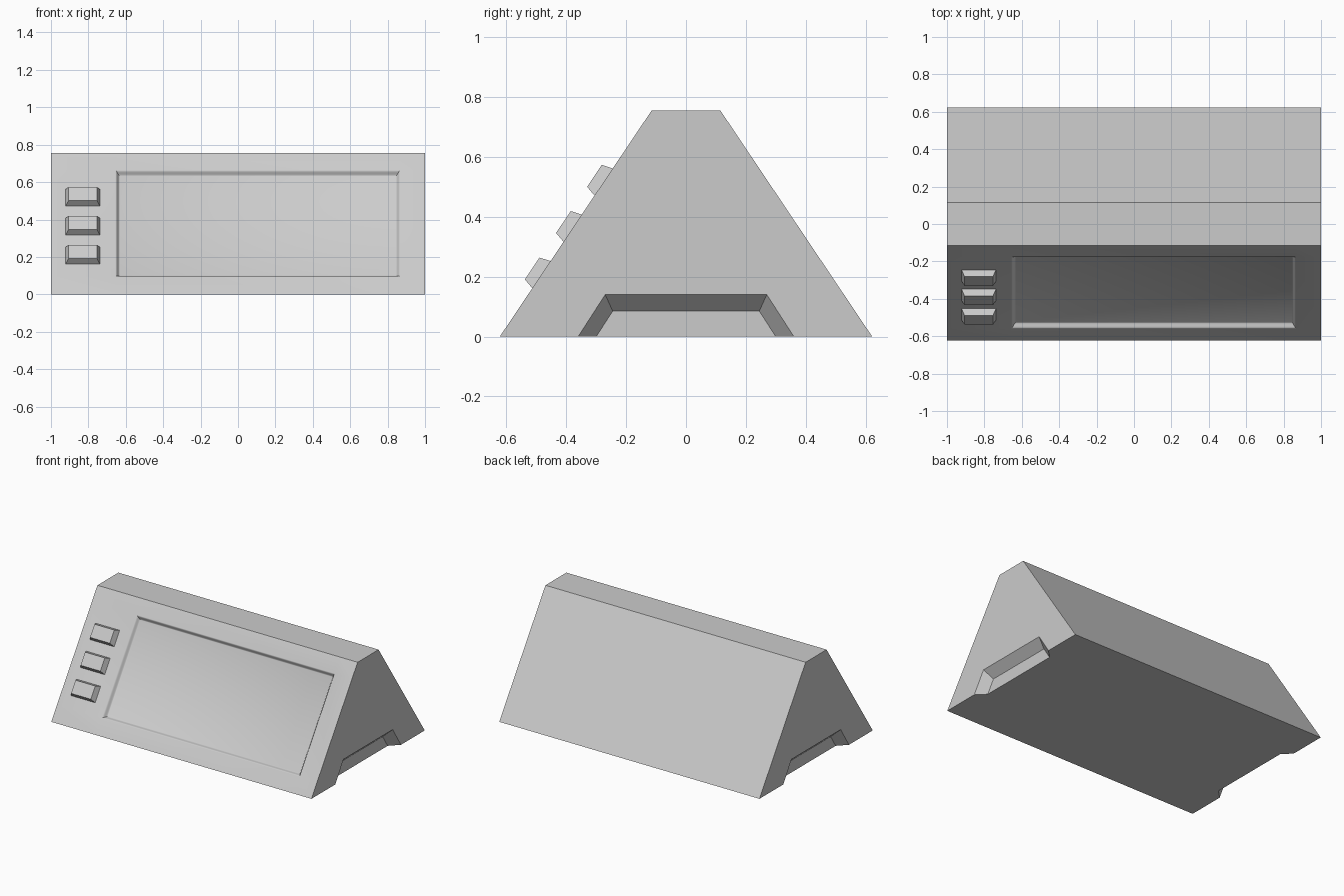
import bpy, bmesh
from mathutils import Vector

cube = bpy.data.objects.get("Cube")
if cube:
    bpy.data.objects.remove(cube, do_unlink=True)

grey = bpy.data.materials.new("light_grey")
grey.use_nodes = True
grey.diffuse_color = (0.6, 0.6, 0.6, 1)
grey.node_tree.nodes["Principled BSDF"].inputs["Base Color"].default_value = (0.6, 0.6, 0.6, 1)

# Main sizes and the frame of the sloping front
BASE, TOP, HEIGHT = 0.622, 0.115, 0.755
FOOT = Vector((0, -BASE, 0))
UP_SLOPE = Vector((0, BASE - TOP, HEIGHT)).normalized()
OUT = Vector((0, -UP_SLOPE.z, UP_SLOPE.y))
LEAN = (BASE - TOP) / HEIGHT


def on_front(x, s, h=0):
    """Point on the front slope: s up the slope, h away from it."""
    return FOOT + Vector((x, 0, 0)) + UP_SLOPE * s + OUT * h


def loft(ring_a, ring_b):
    """Closed solid between two rings with equal point counts."""
    bm = bmesh.new()
    a = [bm.verts.new(p) for p in ring_a]
    b = [bm.verts.new(p) for p in ring_b]
    bm.faces.new(a)
    bm.faces.new(b)
    for i in range(len(a)):
        j = (i + 1) % len(a)
        bm.faces.new((a[i], a[j], b[j], b[i]))
    bmesh.ops.recalc_face_normals(bm, faces=bm.faces)
    return bm


def make_object(name, bm):
    mesh = bpy.data.meshes.new(name)
    bm.to_mesh(mesh)
    bm.free()
    mesh.materials.append(grey)
    obj = bpy.data.objects.new(name, mesh)
    bpy.context.collection.objects.link(obj)
    return obj


def trapezoid(x, low, high, z0, z1):
    return [Vector(p) for p in ((x, -low, z0), (x, low, z0), (x, high, z1), (x, -high, z1))]


# Wedge body
bm = loft(trapezoid(-1, BASE, TOP, 0, HEIGHT), trapezoid(1, BASE, TOP, 0, HEIGHT))


def front_faces():
    return [f for f in bm.faces if f.normal.dot(OUT) > 0.99]


# Split the front around the display, then sink it with soft rounded walls
x0, x1, s0, s1 = -0.655, 0.867, 0.114, 0.8
cuts = [(on_front(x, 0), Vector((1, 0, 0))) for x in (x0, x1)]
cuts += [(on_front(0, s), UP_SLOPE) for s in (s0, s1)]
for point, normal in cuts:
    faces = front_faces()
    edges = {e for f in faces for e in f.edges}
    verts = {v for f in faces for v in f.verts}
    bmesh.ops.bisect_plane(bm, geom=faces + list(edges) + list(verts),
                           plane_co=point, plane_no=normal)
bm.normal_update()
centre = on_front((x0 + x1) / 2, (s0 + s1) / 2)
display = min(front_faces(), key=lambda f: (f.calc_center_median() - centre).length)
STEPS, WALL, DEPTH = 6, 0.032, 0.024
sunk = 0
for i in range(1, STEPS + 1):
    t = i / STEPS
    depth = DEPTH * t * t * (3 - 2 * t)
    bmesh.ops.inset_individual(bm, faces=[display], thickness=WALL / STEPS, depth=0)
    bmesh.ops.translate(bm, verts=display.verts[:], vec=-OUT * (depth - sunk))
    sunk = depth
bm.normal_update()
body = make_object("body", bm)

# Tapered grip notch under each end
for side, name in ((1, "left"), (-1, "right")):
    rings = []
    for t in (0, 1.2):
        high = 0.245 + 0.025 * t
        roof = 0.085 + 0.055 * t
        floor = -0.04
        rings.append(trapezoid(side * (0.94 + 0.06 * t),
                               high + (roof - floor) * LEAN * 0.96, high, floor, roof))
    cutter = make_object(name + "_notch_cutter", loft(*rings))
    cutter.hide_render = True
    cutter.hide_set(True)
    mod = body.modifiers.new(name + "_notch", "BOOLEAN")
    mod.operation = "DIFFERENCE"
    mod.solver = "EXACT"
    mod.object = cutter

bpy.ops.object.select_all(action="DESELECT")
body.select_set(True)
bpy.context.view_layer.objects.active = body
for mod in list(body.modifiers):
    cutter = mod.object
    bpy.ops.object.modifier_apply(modifier=mod.name)
    bpy.data.objects.remove(cutter, do_unlink=True)
bpy.ops.object.shade_smooth_by_angle(angle=0.5)


# Three bevelled push buttons
def button_ring(s, half_x, half_s, h):
    signs = ((-1, -1), (1, -1), (1, 1), (-1, 1))
    return [on_front(-0.83 + a * half_x, s + b * half_s, h) for a, b in signs]


for name, s in (("lower", 0.249), ("middle", 0.436), ("upper", 0.622)):
    make_object(name + "_button", loft(button_ring(s, 0.094, 0.056, -0.005),
                                       button_ring(s, 0.076, 0.044, 0.037)))
